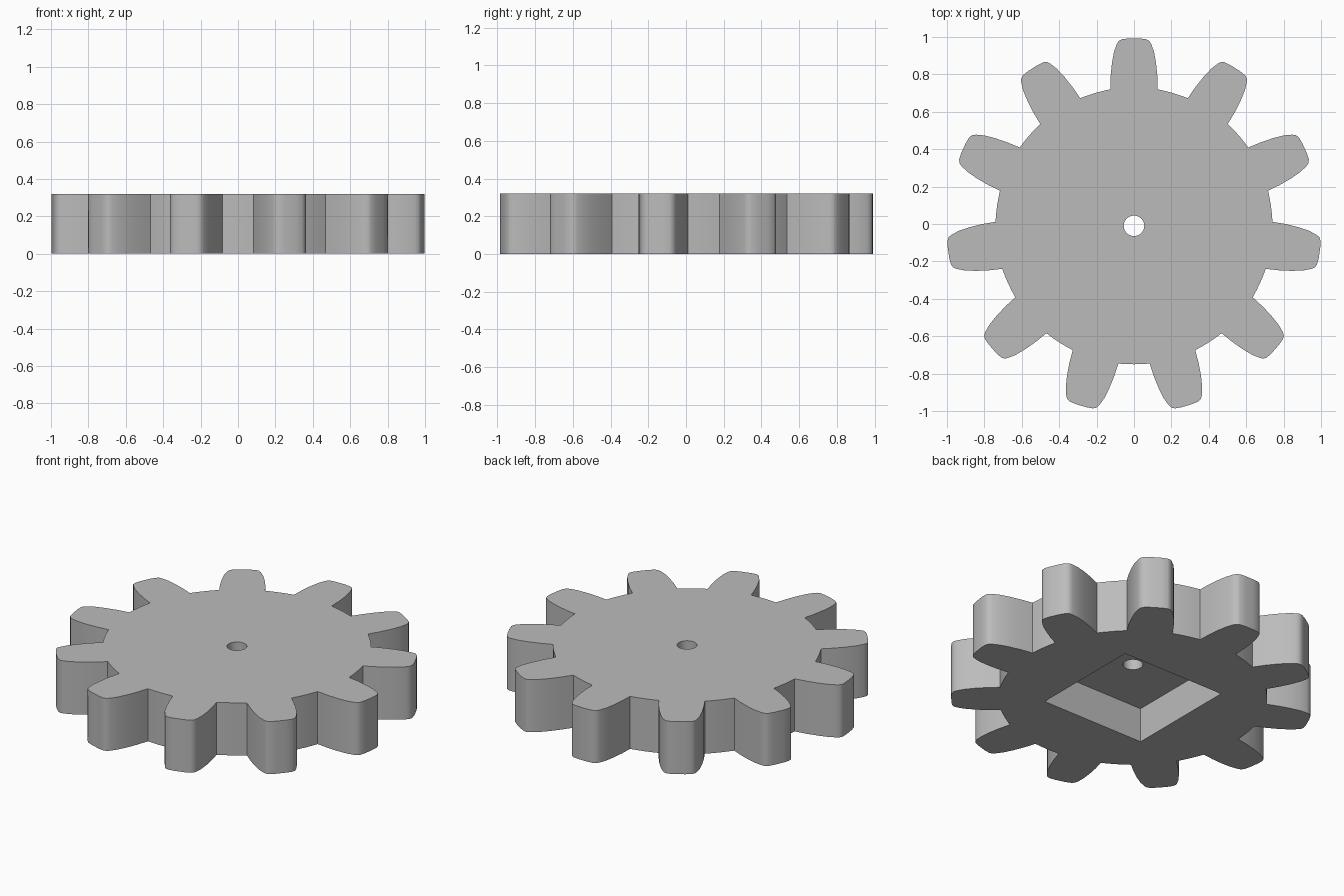
import bpy, bmesh, math
from mathutils import Matrix

if "Cube" in bpy.data.objects:
    bpy.data.objects.remove(bpy.data.objects["Cube"], do_unlink=True)

TEETH = 11
HEIGHT = 0.32
CENTRE_Y = -0.01
ROOT = 0.74          # radius of the valleys
POCKET_SIDE, POCKET_DEPTH = 0.69, 0.21
BORE = 0.055

# Grey material
grey = bpy.data.materials.new("plain grey")
grey.use_nodes = True
colour = (0.5, 0.5, 0.5, 1)
grey.diffuse_color = colour
grey.node_tree.nodes["Principled BSDF"].inputs["Base Color"].default_value = colour


def add_object(name, bm):
    bmesh.ops.recalc_face_normals(bm, faces=bm.faces)
    mesh = bpy.data.meshes.new(name)
    bm.to_mesh(mesh)
    bm.free()
    mesh.materials.append(grey)
    obj = bpy.data.objects.new(name, mesh)
    bpy.context.collection.objects.link(obj)
    return obj


# One tooth: half profile (half width, radius), mirrored, then its valley arc
half = [(0.127, 0.73), (0.125, 0.80), (0.118, 0.87), (0.107, 0.93),
        (0.093, 0.97), (0.083, 0.988), (0.065, 0.998), (0.03, 1.002)]
tooth = half + [(-x, r) for x, r in reversed(half)]
pitch = math.tau / TEETH
edge = math.atan2(*half[0])
for i in range(1, 4):
    a = edge + (pitch - 2 * edge) * i / 4
    tooth.append((-ROOT * math.sin(a), ROOT * math.cos(a)))

# Gear body: repeat the tooth round the circle and extrude
bm = bmesh.new()
outline = []
for n in range(TEETH):
    c, s = math.cos(n * pitch), math.sin(n * pitch)
    outline += [bm.verts.new((x * c - y * s, x * s + y * c + CENTRE_Y, 0))
                for x, y in tooth]
base = bm.faces.new(outline)
top = bmesh.ops.extrude_face_region(bm, geom=[base], use_keep_orig=True)["geom"]
bmesh.ops.translate(bm, vec=(0, 0, HEIGHT),
                    verts=[v for v in top if isinstance(v, bmesh.types.BMVert)])
gear = add_object("gear", bm)

# Square pocket underneath
bm = bmesh.new()
bmesh.ops.create_cube(bm, size=1, matrix=Matrix.Translation((0, CENTRE_Y, 0))
                      @ Matrix.Diagonal((POCKET_SIDE, POCKET_SIDE, 2 * POCKET_DEPTH, 1)))
pocket = add_object("pocket_cutter", bm)

# Round shaft hole through the middle
bm = bmesh.new()
bmesh.ops.create_cone(bm, cap_ends=True, segments=32, radius1=BORE, radius2=BORE,
                      depth=1, matrix=Matrix.Translation((0, CENTRE_Y, HEIGHT / 2)))
bore = add_object("bore_cutter", bm)

# Cut both and drop the cutters
bpy.ops.object.select_all(action="DESELECT")
gear.select_set(True)
bpy.context.view_layer.objects.active = gear
for cutter in (pocket, bore):
    cutter.hide_render = True
    mod = gear.modifiers.new(cutter.name, "BOOLEAN")
    mod.operation = "DIFFERENCE"
    mod.solver = "EXACT"
    mod.object = cutter
    bpy.ops.object.modifier_apply(modifier=mod.name)
    bpy.data.objects.remove(cutter, do_unlink=True)

bpy.ops.object.shade_smooth_by_angle(angle=math.radians(40))
